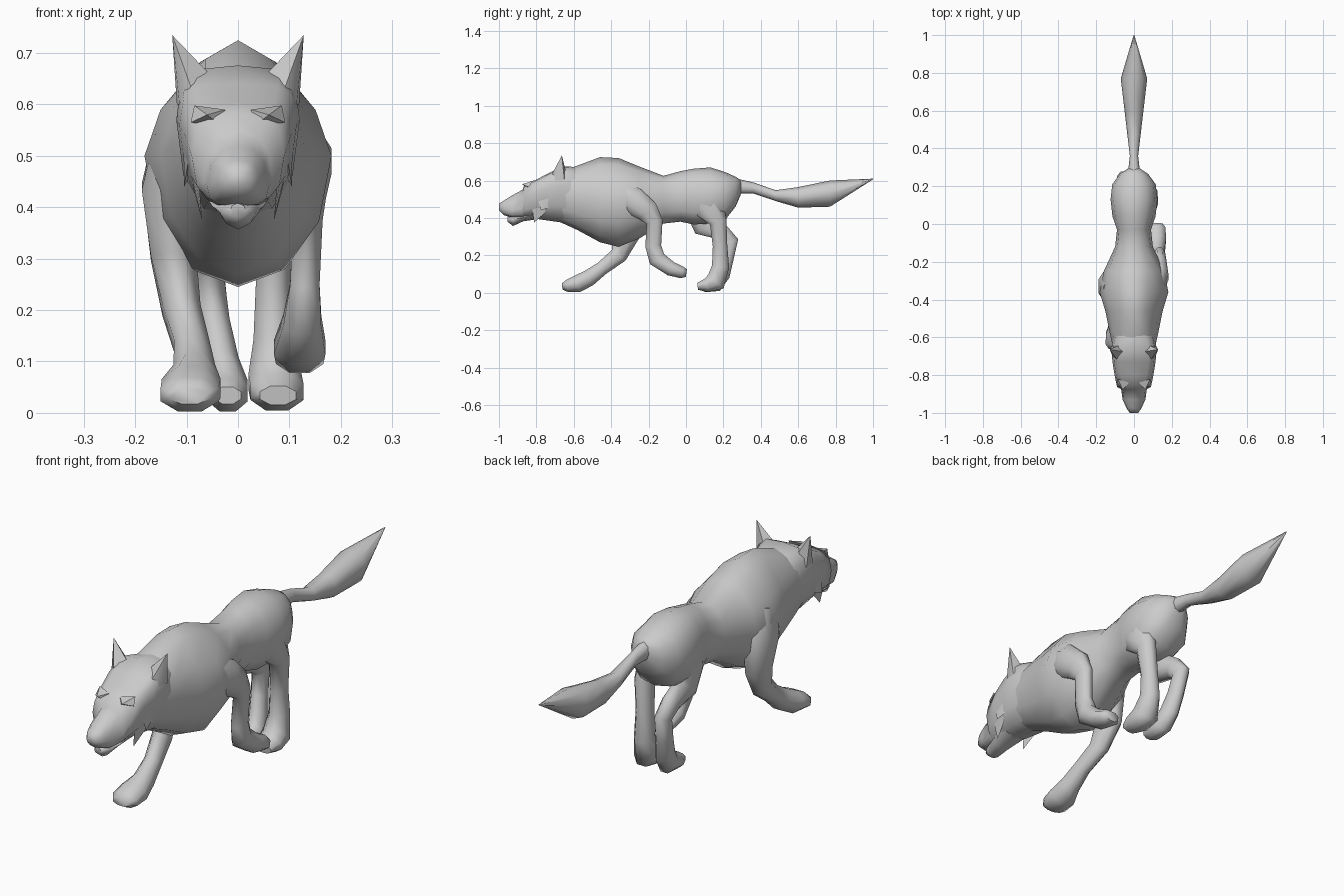
import bpy, bmesh, math
from mathutils import Vector

fur = bpy.data.materials.new("grey fur")
fur.diffuse_color = (0.6, 0.6, 0.6, 1)


def finish(name, bm, angle=60):
    bmesh.ops.recalc_face_normals(bm, faces=bm.faces)
    me = bpy.data.meshes.new(name)
    bm.to_mesh(me)
    bm.free()
    me.materials.append(fur)
    ob = bpy.data.objects.new(name, me)
    bpy.context.collection.objects.link(ob)
    bpy.ops.object.select_all(action='DESELECT')
    ob.select_set(True)
    bpy.context.view_layer.objects.active = ob
    bpy.ops.object.shade_smooth_by_angle(angle=math.radians(angle))
    return ob


def skin(name, rings, angle=60):
    """Join rings of points into a closed skin."""
    bm = bmesh.new()
    vs = [[bm.verts.new(p) for p in r] for r in rings]
    n = len(vs[0])
    for a, b in zip(vs, vs[1:]):
        for i in range(n):
            j = (i + 1) % n
            bm.faces.new((a[i], a[j], b[j], b[i]))
    bm.faces.new(vs[0])
    bm.faces.new(vs[-1])
    return finish(name, bm, angle)


def spow(v, p):
    return math.copysign(abs(v) ** p, v)


def trunk(name, sections, n=12):
    """Sections across y: y, half width, bottom, widest height, top, roundness above, below."""
    rings = []
    for y, w, lo, mid, hi, pu, pl in sections:
        ring = []
        for i in range(n):
            t = 2 * math.pi * i / n
            p = pu if math.sin(t) > 0 else pl
            s = spow(math.sin(t), p)
            ring.append((w * spow(math.cos(t), p), y,
                         mid + s * ((hi - mid) if s > 0 else (mid - lo))))
        rings.append(ring)
    return skin(name, rings)


def limb(name, joints, n=8):
    """Joints: x, y, z, half width, half depth; rings stand across the path."""
    pts = [Vector(j[:3]) for j in joints]
    rings = []
    for k, (c, j) in enumerate(zip(pts, joints)):
        d1 = (pts[k] - pts[k - 1]).normalized() if k else Vector()
        d2 = (pts[k + 1] - pts[k]).normalized() if k < len(pts) - 1 else Vector()
        d = d1 + d2
        up = Vector((0, -d.z, d.y)).normalized()
        side = Vector((1, 0, 0))
        rings.append([c + side * j[3] * math.cos(a) + up * j[4] * math.sin(a)
                      for a in (2 * math.pi * (i + .5) / n for i in range(n))])
    return skin(name, rings)


def spike(name, base, tip):
    bm = bmesh.new()
    b = [bm.verts.new(p) for p in base]
    t = bm.verts.new(tip)
    for i in range(len(b)):
        bm.faces.new((b[i], b[(i + 1) % len(b)], t))
    bm.faces.new(b)
    return finish(name, bm, 50)


# Torso from neck to rump
trunk("body", [
    (-0.70, 0.100, 0.39, 0.53, 0.64, 0.9, 0.9),
    (-0.58, 0.128, 0.335, 0.52, 0.68, 1.0, 0.9),
    (-0.46, 0.152, 0.27, 0.50, 0.725, 1.25, 1.0),
    (-0.36, 0.182, 0.245, 0.50, 0.72, 1.3, 1.0),
    (-0.25, 0.160, 0.29, 0.50, 0.675, 1.1, 1.0),
    (-0.12, 0.100, 0.37, 0.50, 0.625, 0.9, 0.9),
    (-0.03, 0.090, 0.38, 0.51, 0.65, 0.9, 0.85),
    (0.04, 0.114, 0.365, 0.52, 0.663, 0.95, 0.8),
    (0.13, 0.124, 0.370, 0.52, 0.67, 0.95, 0.75),
    (0.21, 0.115, 0.390, 0.53, 0.645, 0.95, 0.75),
    (0.265, 0.075, 0.46, 0.54, 0.620, 0.9, 0.8),
    (0.295, 0.030, 0.53, 0.56, 0.60, 1.0, 0.9)])

# Skull and muzzle, with a brow step between them
trunk("head", [
    (-1.00, 0.022, 0.440, 0.455, 0.475, 0.8, 0.8),
    (-0.975, 0.040, 0.415, 0.45, 0.492, 0.8, 0.8),
    (-0.93, 0.060, 0.402, 0.44, 0.520, 0.9, 0.7),
    (-0.875, 0.068, 0.400, 0.45, 0.550, 0.9, 0.7),
    (-0.862, 0.090, 0.400, 0.50, 0.582, 0.75, 0.8),
    (-0.80, 0.103, 0.395, 0.54, 0.605, 0.6, 0.85),
    (-0.73, 0.114, 0.385, 0.56, 0.642, 0.55, 0.85),
    (-0.66, 0.120, 0.375, 0.57, 0.676, 0.55, 0.85),
    (-0.58, 0.108, 0.370, 0.53, 0.672, 0.9, 0.9)])

# Lower jaw
trunk("lower_jaw", [
    (-0.955, 0.016, 0.380, 0.392, 0.408, 1, 1),
    (-0.925, 0.036, 0.357, 0.392, 0.410, 0.9, 1.2),
    (-0.87, 0.050, 0.382, 0.402, 0.425, 0.9, 1),
    (-0.78, 0.065, 0.395, 0.425, 0.460, 0.9, 0.9)], 8)

# Ears, brows and cheek tufts on both sides
for s, side in ((-1, "left"), (1, "right")):
    spike("ear_" + side, [(s * .060, -.675, .664), (s * .092, -.715, .635),
                          (s * .114, -.70, .60), (s * .119, -.65, .60),
                          (s * .085, -.645, .66)],
          (s * .128, -.664, .735))
    spike("brow_" + side, [(s * .025, -.84, .590), (s * .085, -.82, .598),
                           (s * .092, -.84, .565), (s * .035, -.85, .560)],
          (s * .060, -.876, .580))
    spike("cheek_tuft_" + side, [(s * .088, -.83, .50), (s * .100, -.77, .50),
                                 (s * .085, -.75, .43), (s * .075, -.80, .44)],
          (s * .070, -.812, .375))
    spike("cheek_fur_" + side, [(s * .09, -.80, .53), (s * .106, -.72, .53),
                                (s * .095, -.72, .46)], (s * .105, -.775, .44))

# Tail
trunk("tail", [
    (0.25, 0.035, 0.53, 0.57, 0.615, 1, 1),
    (0.36, 0.022, 0.53, 0.56, 0.590, 1, 1),
    (0.48, 0.036, 0.49, 0.52, 0.548, 1, 1),
    (0.60, 0.050, 0.455, 0.51, 0.565, 1, 1),
    (0.77, 0.070, 0.46, 0.53, 0.600, 1, 1),
    (1.00, 0.002, 0.606, 0.608, 0.610, 1, 1)], 8)

# Front leg reaching forward
limb("front_leg_left", [
    (-.115, -.36, .55, .050, .08), (-.128, -.33, .44, .064, .10),
    (-.125, -.32, .30, .048, .075), (-.110, -.36, .20, .040, .050),
    (-.090, -.45, .13, .037, .040), (-.085, -.52, .078, .044, .048),
    (-.091, -.58, .048, .062, .050), (-.094, -.635, .036, .061, .036),
    (-.094, -.662, .034, .042, .018)])

# Front leg folded back
limb("front_leg_right", [
    (.105, -.36, .54, .050, .07), (.130, -.28, .49, .056, .08),
    (.136, -.205, .435, .038, .066), (.136, -.168, .38, .031, .048),
    (.130, -.175, .25, .031, .046), (.125, -.155, .18, .040, .050),
    (.120, -.08, .128, .054, .042), (.120, -.02, .108, .050, .034),
    (.120, .002, .105, .034, .022)])

# Hind leg standing
limb("hind_leg_right", [
    (.065, .09, .54, .045, .09), (.073, .12, .46, .046, .09),
    (.076, .172, .38, .040, .050), (.068, .182, .25, .036, .042),
    (.068, .185, .14, .041, .050), (.072, .160, .060, .056, .060),
    (.076, .11, .040, .056, .040), (.078, .062, .034, .038, .020)])

# Hind leg with raised heel
limb("hind_leg_left", [
    (-.060, .08, .54, .045, .09), (-.068, .08, .44, .048, .09),
    (-.066, .10, .36, .042, .072), (-.062, .19, .325, .036, .048),
    (-.058, .238, .275, .033, .046), (-.048, .215, .18, .034, .042),
    (-.034, .19, .10, .038, .050), (-.022, .155, .048, .044, .050),
    (-.020, .10, .036, .042, .036), (-.020, .068, .034, .028, .018)])
